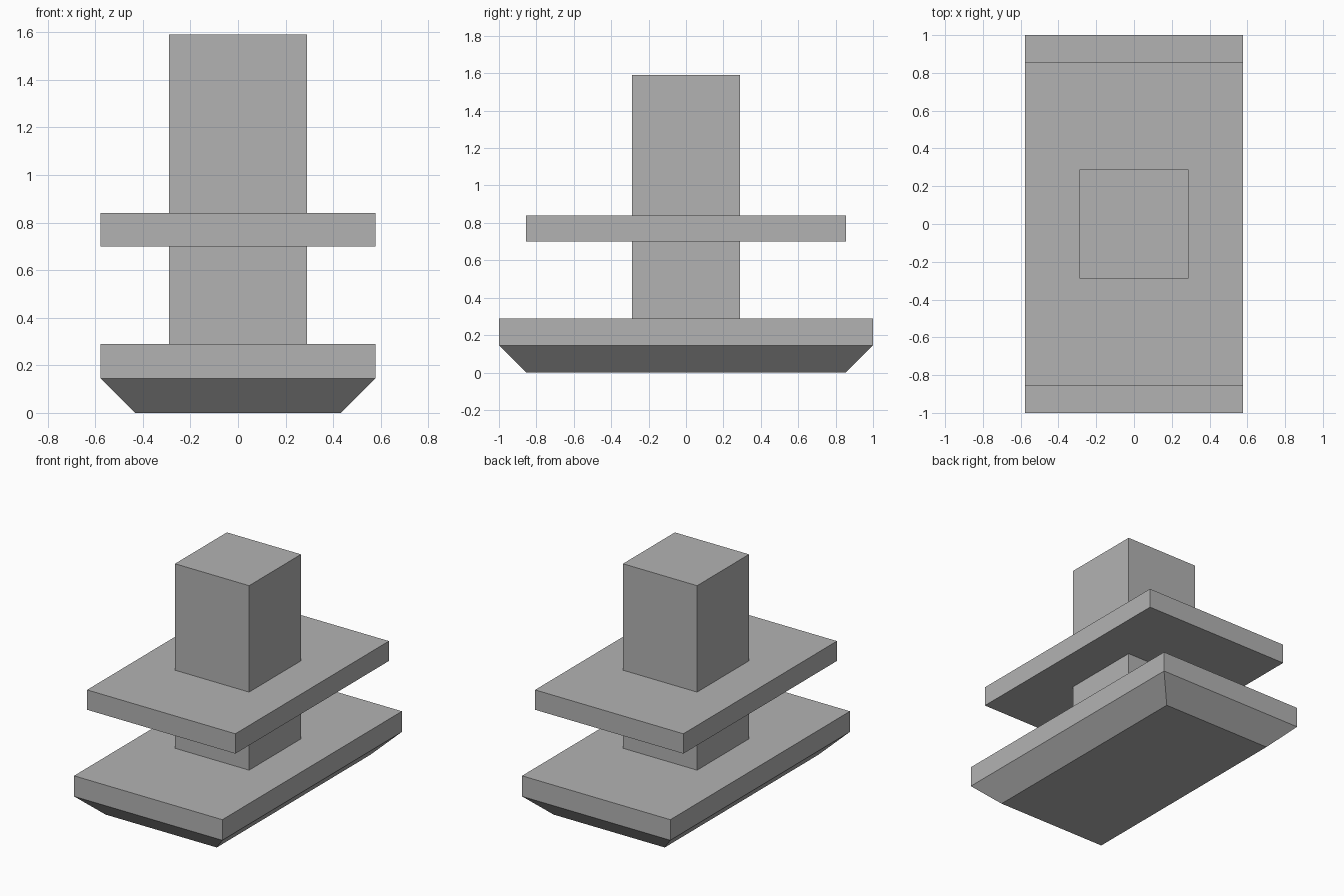
import bpy
import bmesh

cube = bpy.data.objects.get("Cube")
if cube:
    bpy.data.objects.remove(cube, do_unlink=True)

# One plain grey for the whole model
grey = bpy.data.materials.new("plain grey")
grey.use_nodes = True
grey.diffuse_color = (0.45, 0.45, 0.45, 1)
grey.node_tree.nodes["Principled BSDF"].inputs["Base Color"].default_value = grey.diffuse_color


def block(name, half_x, half_y, bottom, top, inset=0.0):
    """Box from bottom to top; inset draws the bottom edges inwards."""
    bm = bmesh.new()
    bmesh.ops.create_cube(bm, size=2)
    for v in bm.verts:
        low = v.co.z < 0
        cut = inset if low else 0
        v.co.x *= half_x - cut
        v.co.y *= half_y - cut
        v.co.z = bottom if low else top
    mesh = bpy.data.meshes.new(name)
    bm.to_mesh(mesh)
    bm.free()
    mesh.materials.append(grey)
    obj = bpy.data.objects.new(name, mesh)
    bpy.context.collection.objects.link(obj)
    return obj


WIDTH, LENGTH, STEP = 0.578, 1.0, 0.145

# Sloped foot and the slab above it
block("sloped_foot", WIDTH, LENGTH, 0, STEP, inset=STEP)
block("base_slab", WIDTH, LENGTH, STEP, 2 * STEP)

# Square handle, interrupted by the shorter middle plate
block("lower_handle", WIDTH / 2, WIDTH / 2, 2 * STEP, 0.70)
block("middle_plate", WIDTH, LENGTH - STEP, 0.70, 0.84)
block("upper_handle", WIDTH / 2, WIDTH / 2, 0.84, 1.59)
